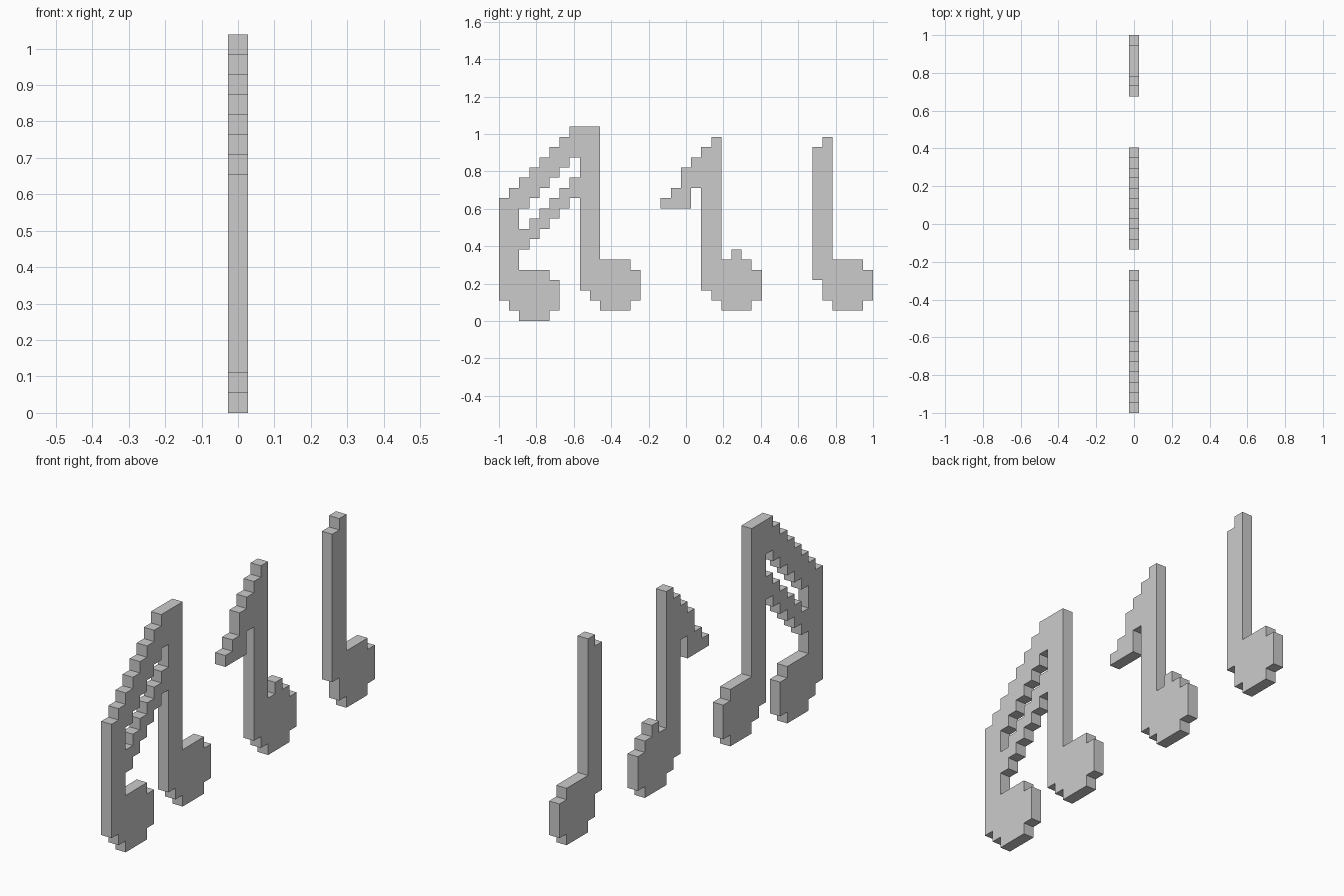
import bpy, bmesh, math

if "Cube" in bpy.data.objects:
    bpy.data.objects.remove(bpy.data.objects["Cube"])

PY = 2 / 37        # cell width along y
PZ = 0.0547        # cell height along z
T = 0.055          # thickness along x


def columns(start, runs):
    """Cells of consecutive columns, each filled from bottom to top."""
    return {(start + i, r) for i, (b, t) in enumerate(runs) for r in range(b, t)}


def make_note(name, cells):
    """Flat pixel silhouette extruded to a slab."""
    bm = bmesh.new()
    grid = {}

    def vert(c, r):
        if (c, r) not in grid:
            grid[c, r] = bm.verts.new((-T / 2, -1 + c * PY, r * PZ))
        return grid[c, r]

    for c, r in sorted(cells):
        bm.faces.new([vert(c, r), vert(c + 1, r), vert(c + 1, r + 1), vert(c, r + 1)])
    ext = bmesh.ops.extrude_face_region(bm, geom=bm.faces[:], use_keep_orig=True)
    moved = [g for g in ext["geom"] if isinstance(g, bmesh.types.BMVert)]
    bmesh.ops.translate(bm, verts=moved, vec=(T, 0, 0))
    bmesh.ops.recalc_face_normals(bm, faces=bm.faces[:])
    # merge coplanar pixels into clean flat faces
    bmesh.ops.dissolve_limit(bm, angle_limit=math.radians(1),
                             verts=bm.verts[:], edges=bm.edges[:])
    bmesh.ops.recalc_face_normals(bm, faces=bm.faces[:])
    mesh = bpy.data.meshes.new(name)
    bm.to_mesh(mesh)
    bm.free()
    obj = bpy.data.objects.new(name, mesh)
    bpy.context.collection.objects.link(obj)


# Beamed pair: two stems with heads, joined by two slanted beams
left_stem = columns(0, [(2, 12), (1, 13)])
left_head = columns(2, [(0, 5)] * 3 + [(1, 4)])
right_stem = columns(8, [(3, 19), (2, 19)])
right_head = columns(10, [(1, 6)] * 3 + [(2, 5)])
upper_beam = columns(2, [(9 + k, 12 + k) for k in range(2, 8)])
lower_beam = columns(2, [(5 + k, 7 + k) for k in range(2, 8)])
make_note("beamed_note", left_stem | left_head | right_stem | right_head
          | upper_beam | lower_beam)

# Single note with a flag
flag = columns(16, [(11, 12), (11, 13), (11, 15), (13, 16)])
stem = columns(20, [(3, 17), (2, 18)])
head = columns(22, [(1, 6), (1, 7), (1, 6), (2, 5)])
make_note("flagged_note", flag | stem | head)

# Plain note
stem = columns(31, [(4, 17), (2, 18)])
head = columns(33, [(1, 6)] * 3 + [(2, 5)])
make_note("plain_note", stem | head)
